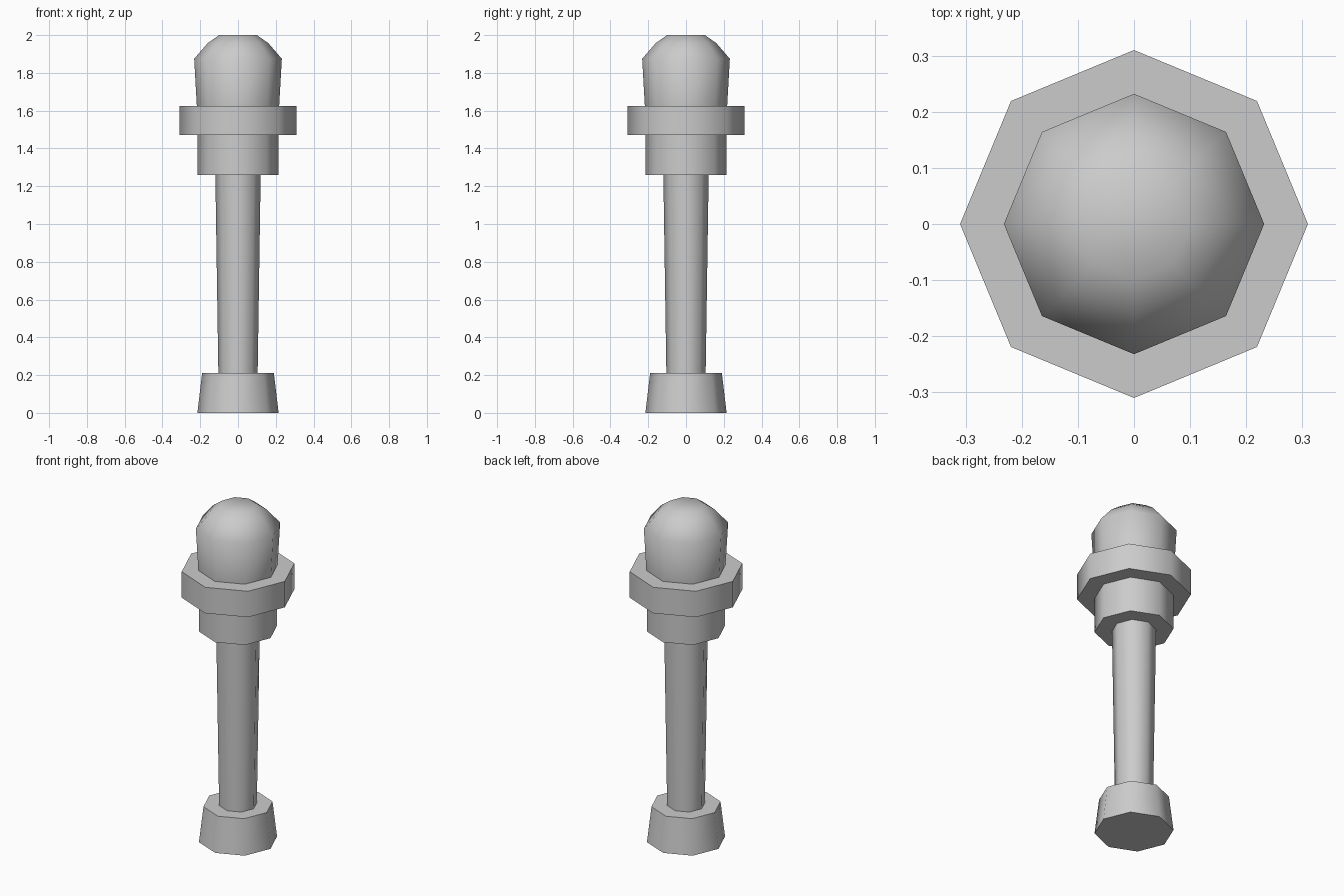
import bpy, bmesh
from math import cos, sin, pi, radians

if "Cube" in bpy.data.objects:
    bpy.data.objects.remove(bpy.data.objects["Cube"])

SIDES = 8


def lathe(name, profile):
    """Closed eight-sided turned part from (radius, height) points."""
    bm = bmesh.new()
    rings = [[bm.verts.new((r * cos(2 * pi * i / SIDES), r * sin(2 * pi * i / SIDES), z))
              for i in range(SIDES)] for r, z in profile]
    for low, high in zip(rings, rings[1:]):
        for i in range(SIDES):
            j = (i + 1) % SIDES
            bm.faces.new((low[i], low[j], high[j], high[i]))
    bm.faces.new(rings[0][::-1])
    bm.faces.new(rings[-1])
    mesh = bpy.data.meshes.new(name)
    bm.to_mesh(mesh)
    bm.free()
    ob = bpy.data.objects.new(name, mesh)
    bpy.context.collection.objects.link(ob)
    bpy.ops.object.select_all(action='DESELECT')
    ob.select_set(True)
    bpy.context.view_layer.objects.active = ob
    bpy.ops.object.shade_smooth_by_angle(angle=radians(50))
    return ob


# Flared foot
lathe("base", [(0.215, 0), (0.19, 0.21)])
# Slim stem, widening upwards
lathe("shaft", [(0.104, 0.21), (0.12, 1.26)])
# Collar under the flange
lathe("collar", [(0.215, 1.26), (0.215, 1.47)])
# Wide flange
lathe("flange", [(0.31, 1.47), (0.31, 1.625)])
# Rounded head
lathe("dome", [(0.218, 1.625), (0.232, 1.875), (0.16, 1.958), (0.1, 2.0)])
